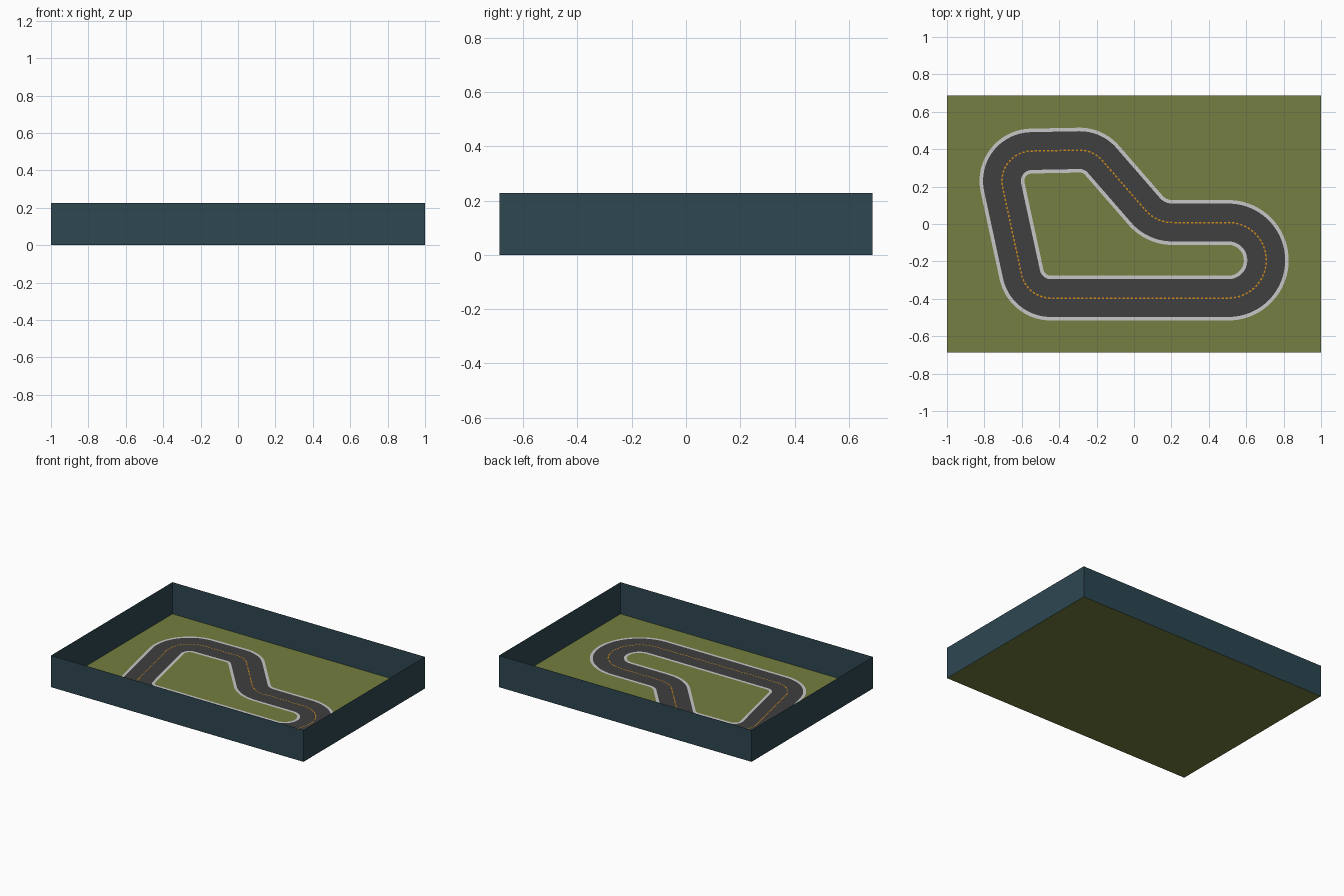
import bpy, math
from mathutils import Vector

if "Cube" in bpy.data.objects:
    bpy.data.objects.remove(bpy.data.objects["Cube"])

HX, HY, WALL = 1.0, 0.687, 0.227      # half sizes and wall height
ROAD, EDGE = 0.101, 0.12              # half widths of asphalt and painted edge


def material(name, rgb):
    m = bpy.data.materials.new(name)
    m.diffuse_color = (*rgb, 1)
    m.use_nodes = True
    m.node_tree.nodes["Principled BSDF"].inputs["Base Color"].default_value = m.diffuse_color
    return m


GRASS = material("olive grass", (0.175, 0.21, 0.052))
TEAL = material("dark teal", (0.026, 0.063, 0.081))
ASPHALT = material("asphalt grey", (0.052, 0.050, 0.052))
WHITE = material("edge white", (0.57, 0.57, 0.57))
ORANGE = material("line orange", (0.64, 0.26, 0.01))


def mesh_object(name, verts, faces, mat):
    me = bpy.data.meshes.new(name)
    me.from_pydata(verts, [], faces)
    me.materials.append(mat)
    ob = bpy.data.objects.new(name, me)
    bpy.context.collection.objects.link(ob)
    return ob


# Ground and the open ring of thin walls
corners = [(-HX, -HY), (HX, -HY), (HX, HY), (-HX, HY)]
mesh_object("ground", [(x, y, 0) for x, y in corners], [(0, 1, 2, 3)], GRASS)
mesh_object("walls", [(x, y, z) for z in (0, WALL) for x, y in corners],
            [(i, (i + 1) % 4, (i + 1) % 4 + 4, i + 4) for i in range(4)], TEAL)

# Track corners: centre x, y and radius (positive turns left, negative right)
bends = [(-0.445, -0.236, 0.16), (0.505, -0.194, 0.202), (0.205, 0.198, -0.19),
         (-0.29, 0.237, 0.158), (-0.546, 0.23, 0.16)]


def heading(a, b):
    """Direction of the straight that is tangent to both bends."""
    d = Vector((b[0] - a[0], b[1] - a[1]))
    return math.atan2(d.y, d.x) + math.asin((a[2] - b[2]) / d.length)


# Stations along the track: bend centre, signed radius, angle of right-hand normal
stations = []
n = len(bends)
for i, b in enumerate(bends):
    start, end = heading(bends[i - 1], b), heading(b, bends[(i + 1) % n])
    turn = (end - start + math.pi) % math.tau - math.pi
    if b[2] > 0 and turn < 0:
        turn += math.tau
    steps = max(8, int(abs(turn) / math.radians(4)))
    for k in range(steps + 1):
        stations.append((b, start + turn * k / steps - math.pi / 2))


def offset_loop(o):
    return [Vector((b[0] + (b[2] + o) * math.cos(t), b[1] + (b[2] + o) * math.sin(t)))
            for b, t in stations]


def ribbon(name, left, right, z, mat):
    verts = [(p.x, p.y, z) for o in (left, right) for p in offset_loop(o)]
    c = len(stations)
    faces = [(i, i + c, (i + 1) % c + c, (i + 1) % c) for i in range(c)]
    return mesh_object(name, verts, faces, mat)


# Road surface and its two white edges
ribbon("road", -ROAD, ROAD, 0.003, ASPHALT)
ribbon("inner_edge_line", -EDGE, -ROAD, 0.003, WHITE)
ribbon("outer_edge_line", ROAD, EDGE, 0.003, WHITE)

# Dashed centre line, evenly spaced along the middle of the road
path = offset_loop(0)
path.append(path[0])
lengths = [0.0]
for p, q in zip(path, path[1:]):
    lengths.append(lengths[-1] + (q - p).length)


def along(s):
    for i in range(len(path) - 1):
        if lengths[i + 1] >= s and lengths[i + 1] > lengths[i]:
            d = (path[i + 1] - path[i]).normalized()
            return path[i] + d * (s - lengths[i]), d
    return path[-1], (path[-1] - path[-2]).normalized()


count = round(lengths[-1] / 0.022)
verts, faces = [], []
for k in range(count):
    p, d = along((k + 0.5) * lengths[-1] / count)
    u, v = d * 0.0065, Vector((-d.y, d.x)) * 0.004
    base = len(verts)
    verts += [(*q, 0.005) for q in (p - u - v, p + u - v, p + u + v, p - u + v)]
    faces.append(tuple(range(base, base + 4)))
mesh_object("centre_dashes", verts, faces, ORANGE)
